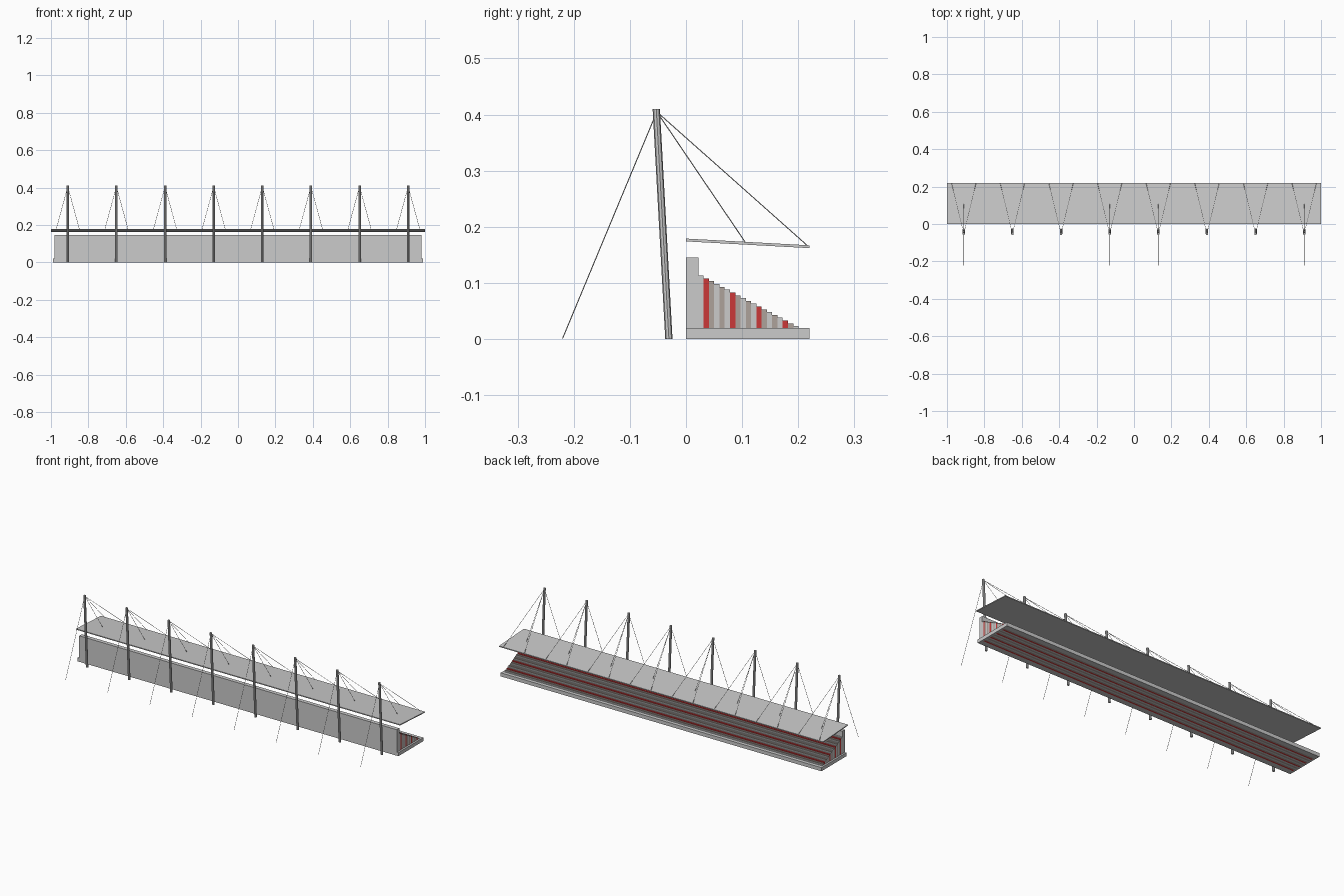
import bpy, bmesh
from mathutils import Vector, Matrix

if "Cube" in bpy.data.objects:
    bpy.data.objects.remove(bpy.data.objects["Cube"])

def material(name, col):
    m = bpy.data.materials.new(name)
    m.diffuse_color = (*col, 1)
    m.use_nodes = True
    m.node_tree.nodes["Principled BSDF"].inputs["Base Color"].default_value = m.diffuse_color
    return m

RED = material("seat_red", (0.6, 0.04, 0.04))
TAN = material("seat_warm_grey", (0.42, 0.36, 0.33))

def finish(name, bm, mat=None):
    bmesh.ops.recalc_face_normals(bm, faces=bm.faces)
    me = bpy.data.meshes.new(name)
    bm.to_mesh(me)
    bm.free()
    ob = bpy.data.objects.new(name, me)
    bpy.context.collection.objects.link(ob)
    if mat:
        me.materials.append(mat)
    return ob

def extrude_x(name, profile, x0, x1, mat=None):
    """Extrude a (y, z) profile along x."""
    bm = bmesh.new()
    f = bm.faces.new([bm.verts.new((x0, y, z)) for y, z in profile])
    r = bmesh.ops.extrude_face_region(bm, geom=[f])
    vs = [v for v in r["geom"] if isinstance(v, bmesh.types.BMVert)]
    bmesh.ops.translate(bm, verts=vs, vec=(x1 - x0, 0, 0))
    return finish(name, bm, mat)

def box(name, x0, x1, y0, y1, z0, z1, mat=None):
    return extrude_x(name, [(y0, z0), (y1, z0), (y1, z1), (y0, z1)], x0, x1, mat)

def rod(name, a, b, r, sides):
    """Prism from a to b, sheared so its ends stay horizontal."""
    a, b = Vector(a), Vector(b)
    bm = bmesh.new()
    bmesh.ops.create_cone(bm, cap_ends=True, segments=sides, radius1=r, radius2=r, depth=1)
    for v in bm.verts:
        c = b if v.co.z > 0 else a
        v.co = c + Vector((v.co.x, v.co.y, 0))
    return finish(name, bm)

def cable(name, a, b, r=0.0009):
    a, b = Vector(a), Vector(b)
    d = b - a
    bm = bmesh.new()
    m = Matrix.Translation((a + b) / 2) @ d.to_track_quat('Z', 'Y').to_matrix().to_4x4()
    bmesh.ops.create_cone(bm, cap_ends=True, segments=6, radius1=r, radius2=r,
                          depth=d.length, matrix=m)
    return finish(name, bm)

# Rear wall
box("rear_wall", -0.98, 0.98, 0, 0.022, 0, 0.145)

# Seating steps, every fifth row red
STEP, N = 0.0094, 19
for i in range(N):
    y = 0.022 + i * STEP
    mat = RED if i % 5 == 1 else TAN if i % 5 in (2, 4) else None
    box("seat_row", -0.98, 0.98, y, y + STEP, 0, 0.113 - 0.005 * i, mat)

# Low kerb along the pitch side and both ends
box("front_kerb", -0.99, 0.99, 0.2006, 0.22, 0, 0.02)
for s in (-1, 1):
    box("end_kerb", min(s * 0.98, s * 0.99), max(s * 0.98, s * 0.99), 0, 0.2006, 0, 0.02)

# Sloping roof slab
extrude_x("roof", [(0, 0.174), (0.22, 0.162), (0.22, 0.167), (0, 0.179)], -1, 1)

# Leaning masts with stays
for i in range(8):
    x = -0.91 + i * 0.26
    rod("mast", (x, -0.0305, 0), (x, -0.053, 0.41), 0.0065, 8)
    top = (x, -0.052, 0.405)
    cable("back_stay", top, (x, -0.22, 0.001))
    cable("inner_stay", top, (x, 0.106, 0.172))
    for s in (-1, 1):
        cable("outer_stay", top, (x + s * 0.065, 0.217, 0.166))
